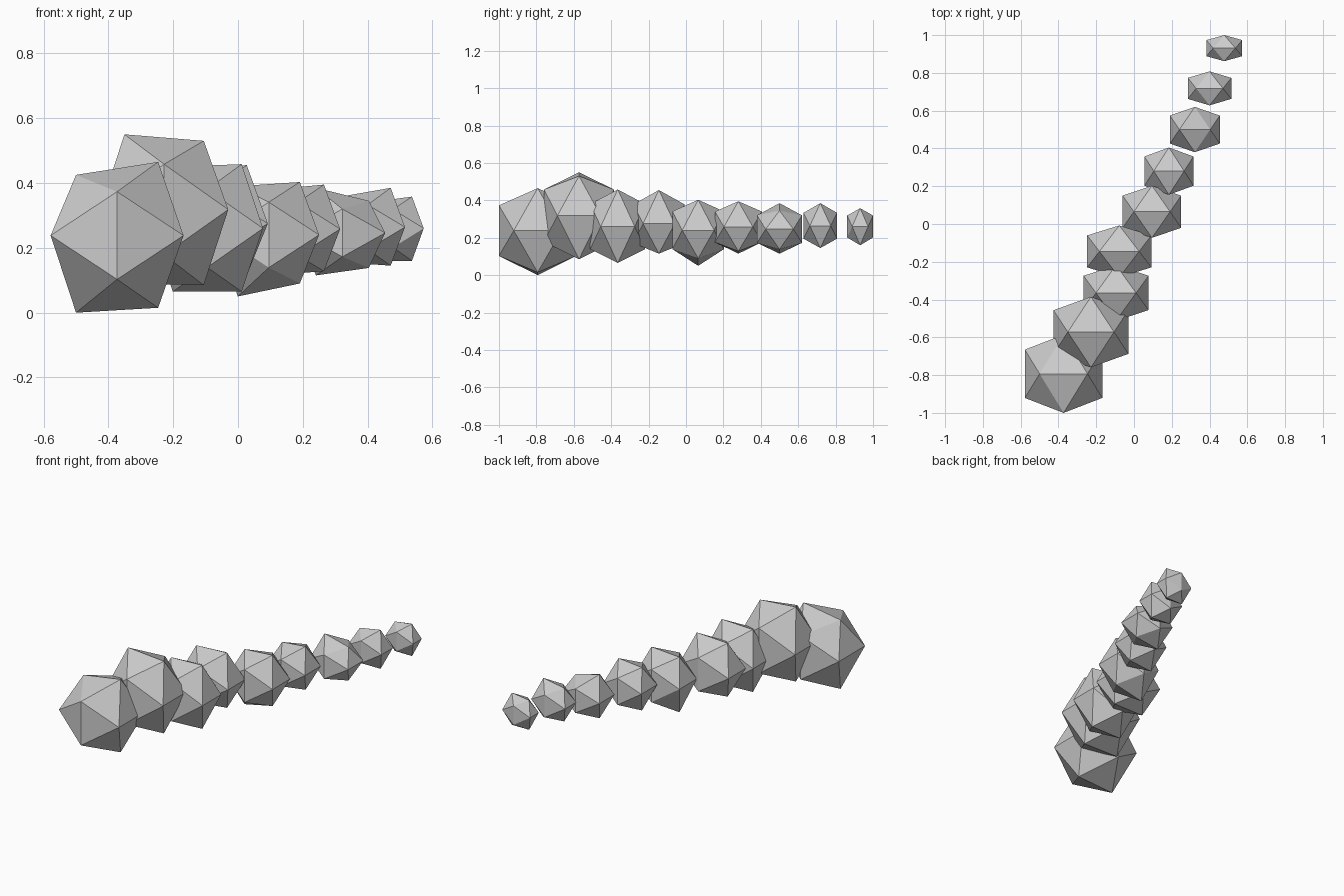
import bpy, bmesh
from mathutils import Vector

PHI = 1.618

# Per lump: centre (x, y, z), half width, half depth,
# heights of the top edge (left, right) and bottom edge (left, right)
LUMPS = [
    (-0.373, -0.793, 0.238, 0.205, 0.207, 0.425, 0.465, 0.000, 0.015),
    (-0.228, -0.572, 0.318, 0.198, 0.187, 0.550, 0.530, 0.090, 0.085),
    (-0.095, -0.365, 0.260, 0.172, 0.147, 0.450, 0.458, 0.065, 0.065),
    (-0.078, -0.145, 0.275, 0.170, 0.137, 0.445, 0.455, 0.115, 0.115),
    (0.095, 0.065, 0.240, 0.155, 0.138, 0.390, 0.403, 0.050, 0.090),
    (0.185, 0.280, 0.258, 0.130, 0.125, 0.380, 0.395, 0.115, 0.128),
    (0.322, 0.500, 0.246, 0.132, 0.120, 0.385, 0.345, 0.115, 0.138),
    (0.400, 0.718, 0.264, 0.115, 0.090, 0.360, 0.385, 0.155, 0.145),
    (0.478, 0.931, 0.260, 0.095, 0.069, 0.342, 0.358, 0.160, 0.160),
]


def add_lump(name, cx, cy, cz, hx, hy, tl, tr, bl, br):
    """Flat-faced icosahedron with slightly tilted top and bottom edges."""
    hz = (tl + tr - bl - br) / 4
    c = Vector((cx, cy, cz))
    pts = [c + Vector((sx * hx, sy * hy / PHI, 0)) for sx in (-1, 1) for sy in (-1, 1)]
    pts += [c + Vector((0, sy * hy, sz * hz / PHI)) for sy in (-1, 1) for sz in (-1, 1)]
    e = hx / PHI
    pts += [Vector((cx + sx * e, cy, z)) for sx, z in ((-1, tl), (1, tr), (-1, bl), (1, br))]
    bm = bmesh.new()
    for p in pts:
        bm.verts.new(p)
    bmesh.ops.convex_hull(bm, input=bm.verts)
    bmesh.ops.recalc_face_normals(bm, faces=bm.faces)
    mesh = bpy.data.meshes.new(name)
    bm.to_mesh(mesh)
    bm.free()
    bpy.context.collection.objects.link(bpy.data.objects.new(name, mesh))


# Row of shrinking lumps from front to back
for i, lump in enumerate(LUMPS, 1):
    add_lump(f"body_segment_{i}", *lump)
